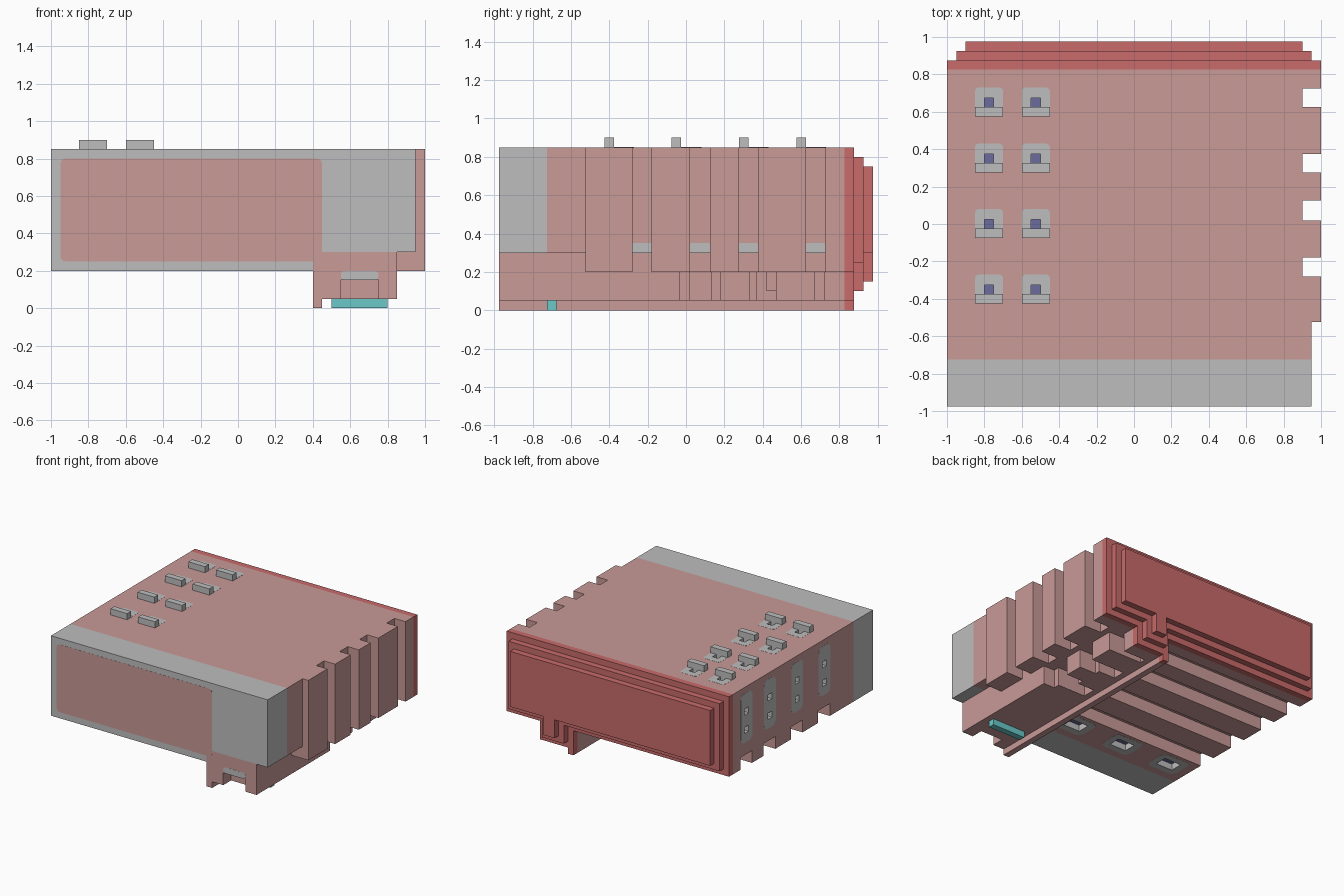
import bpy, bmesh, math
from mathutils import Vector

if "Cube" in bpy.data.objects:
    bpy.data.objects.remove(bpy.data.objects["Cube"])

PINK, GRAY, RED, TEAL, BLUE = range(5)
MATS = []
for mname, col in (("dusty pink", (.58, .325, .313)), ("mid gray", (.515, .515, .515)),
                   ("brick red", (.58, .145, .145)), ("teal", (.145, .58, .58)),
                   ("slate blue", (.145, .145, .34))):
    m = bpy.data.materials.new(mname)
    m.diffuse_color = (*col, 1)
    m.use_nodes = True
    m.node_tree.nodes["Principled BSDF"].inputs["Base Color"].default_value = m.diffuse_color
    MATS.append(m)


def finish(name, bm):
    bmesh.ops.recalc_face_normals(bm, faces=bm.faces)
    me = bpy.data.meshes.new(name)
    bm.to_mesh(me)
    bm.free()
    for m in MATS:
        me.materials.append(m)
    ob = bpy.data.objects.new(name, me)
    bpy.context.collection.objects.link(ob)
    return ob


def part(name, boxes, rule):
    """Boxes given as (x0, x1, y0, y1, z0, z1); rule(face) returns the colour."""
    bm = bmesh.new()
    for x0, x1, y0, y1, z0, z1 in boxes:
        vs = bmesh.ops.create_cube(bm, size=1)["verts"]
        for v in vs:
            v.co = (x1 if v.co.x > 0 else x0, y1 if v.co.y > 0 else y0,
                    z1 if v.co.z > 0 else z0)
    # split faces where the front and back paint bands begin
    for y in (-.725, .825):
        bmesh.ops.bisect_plane(bm, geom=bm.verts[:] + bm.edges[:] + bm.faces[:],
                               plane_co=(0, y, 0), plane_no=(0, 1, 0))
    bmesh.ops.recalc_face_normals(bm, faces=bm.faces)
    for f in bm.faces:
        f.material_index = rule(f)
    return finish(name, bm)


def solid(c):
    return lambda f: c


def banded(f):
    y = f.calc_center_median().y
    return GRAY if y < -.725 else RED if y > .825 else PINK


def pink_front(f):
    return RED if f.calc_center_median().y > .825 else PINK


def plates(name, rects, place, radius, colour):
    """Thin rounded plates; place(u, v, h) maps flat coordinates to a surface."""
    bm = bmesh.new()
    for u0, u1, v0, v1 in rects:
        ring = []
        for cu, cv, a0 in ((u1, v1, 0), (u0, v1, 90), (u0, v0, 180), (u1, v0, 270)):
            cu += -radius if cu == u1 else radius
            cv += -radius if cv == v1 else radius
            for k in range(4):
                a = math.radians(a0 + 30 * k)
                ring.append((cu + radius * math.cos(a), cv + radius * math.sin(a)))
        lo = [bm.verts.new(place(u, v, -.002)) for u, v in ring]
        hi = [bm.verts.new(place(u, v, .001)) for u, v in ring]
        bm.faces.new(lo)
        bm.faces.new(hi)
        n = len(ring)
        for i in range(n):
            bm.faces.new((lo[i], lo[(i + 1) % n], hi[(i + 1) % n], hi[i]))
    for f in bm.faces:
        f.material_index = colour
    return finish(name, bm)


def cut(cutter, *targets):
    cutter.hide_render = True
    cutter.hide_viewport = True
    cutter.display_type = 'WIRE'
    for t in targets:
        mod = t.modifiers.new("pits", 'BOOLEAN')
        mod.operation = 'DIFFERENCE'
        mod.solver = 'EXACT'
        mod.object = cutter


def floor_blue(direction):
    d = Vector(direction)
    return lambda f: BLUE if f.normal.dot(d) > .5 else GRAY


# main housing
body = part("housing", [(-1, .9, -.975, .875, .3, .85)], banded)
part("front_right_block", [(.9, .95, -.975, -.525, .3, .85)], banded)

# underside bars, with grooves between them
bar_y = ((-.975, -.42), (-.27, -.07), (.08, .28), (.43, .58), (.73, .875))
bars = part("underside_bars", [(-1, .4, a, b, .2, .3) for a, b in bar_y], banded)

# vertical ribs on the right side
rib_y = ((-.525, -.28), (-.18, .02), (.125, .275), (.375, .625), (.725, .875))
part("side_ribs", [(.9, 1, a, b, .2, .85) for a, b in rib_y]
     + [(.85, .9, a, b, .2, .3) for a, b in rib_y], pink_front)

# keel under the right half: deck, notched front, stepped teeth behind
part("keel_deck", [(.4, .85, -.975, .875, .2, .3)], pink_front)
part("keel", [(.4, .55, -.975, -.875, .05, .2), (.75, .85, -.975, -.875, .05, .2),
              (.55, .75, -.975, -.875, .15, .2), (.4, .85, -.875, -.03, .05, .2),
              (.4, .5, -.03, .875, .05, .2), (.5, .75, -.03, .02, .05, .2),
              (.5, .65, .13, .37, .05, .2), (.65, .8, .18, .33, .05, .2),
              (.6, .75, .42, .47, .1, .2), (.5, .8, .47, .67, .05, .2),
              (.5, .7, .72, .875, .05, .2)], pink_front)
part("foot_rail", [(.4, .45, -.975, .875, 0, .05)], pink_front)
part("teal_tab", [(.5, .8, -.725, -.675, 0, .05)], solid(TEAL))

# stepped back panels
part("back_panel_outer", [(-.95, .95, .875, .925, .25, .8),
                          (.45, .65, .875, .925, .1, .25)], solid(RED))
part("back_panel_inner", [(-.9, .9, .925, .975, .3, .75),
                          (.5, .6, .925, .975, .15, .3)], solid(RED))

# small blocks on top, each with a patch and a pit behind it
row_y = (-.425, -.075, .275, .575)
col_x = (-.85, -.6)
part("top_blocks", [(x, x + .15, y, y + .05, .85, .9) for x in col_x for y in row_y],
     solid(GRAY))
top_patches = plates("top_patches",
                     [(x, x + .15, y, y + .155) for x in col_x for y in row_y],
                     lambda u, v, h: (u, v, .85 + h), .02, GRAY)
cut(part("top_pit_cutter", [(x + .05, x + .1, y + .05, y + .1, .8, .95)
                            for x in col_x for y in row_y], floor_blue((0, 0, -1))),
    body, top_patches)

# left side patches with two pits each
left_patches = plates("left_patches", [(y, y + .15, .4, .8) for y in row_y],
                      lambda u, v, h: (-1 - h, u, v), .04, GRAY)
cut(part("left_pit_cutter", [(-1.1, -.95, y + .05, y + .1, z, z + .05)
                             for y in row_y for z in (.475, .625)],
         floor_blue((1, 0, 0))), body, left_patches)

# underside patches with wide pits
pit_x = (-.8, -.35, .1)
under_patches = plates("underside_patches", [(x - .13, x + .13, -.66, -.45) for x in pit_x],
                       lambda u, v, h: (u, v, .2 - h), .05, GRAY)
cut(part("underside_pit_cutter", [(x - .075, x + .075, -.605, -.505, .1, .25)
                                  for x in pit_x], floor_blue((0, 0, 1))),
    bars, under_patches)

# painted front panel, notch surround and slot patches
plates("front_panel", [(-.95, .45, .25, .8)],
       lambda u, v, h: (u, -.975 - h, v), .03, PINK)
plates("notch_patch", [(.55, .75, .15, .2)],
       lambda u, v, h: (u, -.975 - h, v), .02, GRAY)
plates("slot_patches", [(-.28, -.18, .3, .35), (.02, .125, .3, .35),
                        (.275, .375, .3, .35), (.625, .725, .3, .35)],
       lambda u, v, h: (.9 + h, u, v), .005, GRAY)
